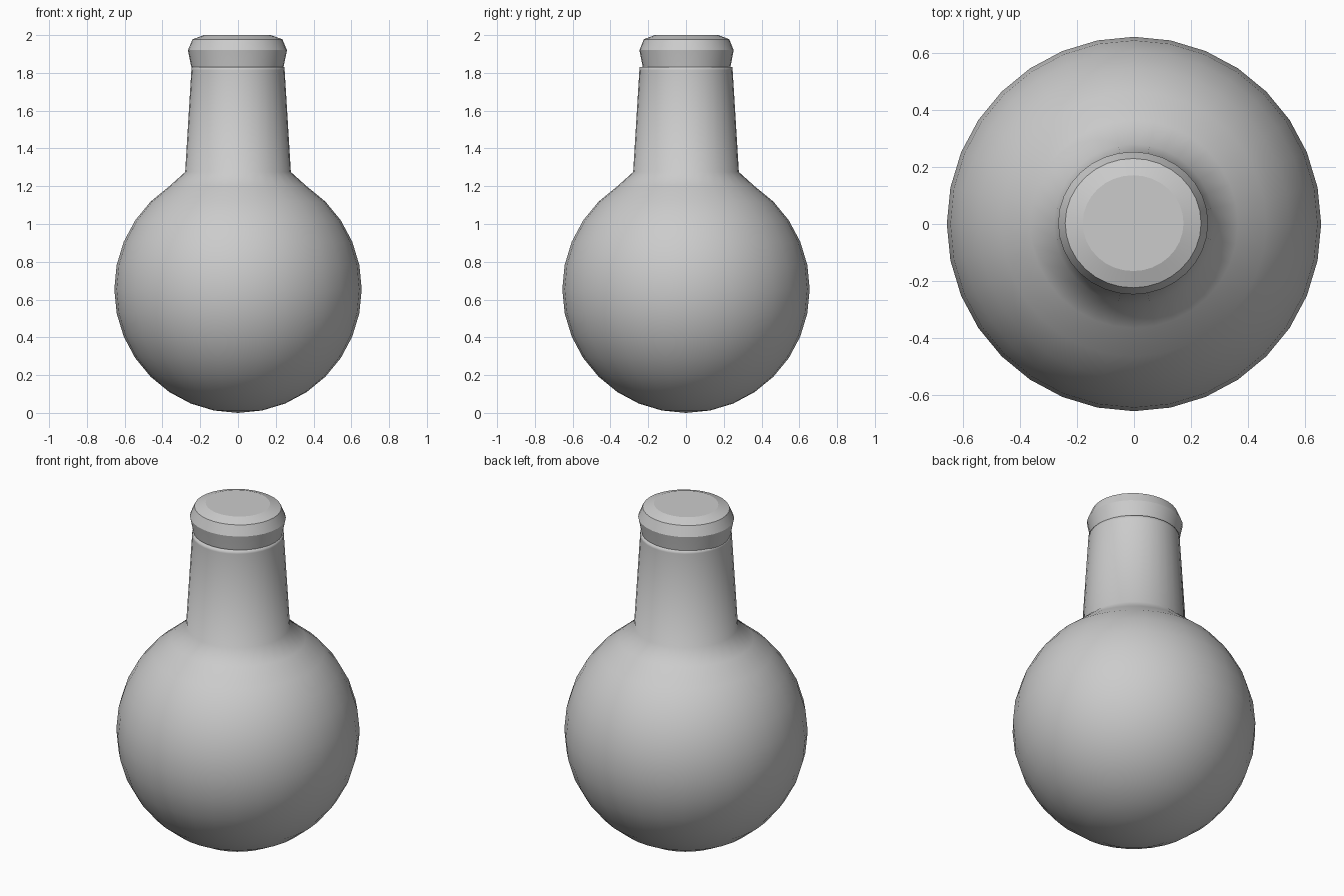
import bpy, bmesh, math

if "Cube" in bpy.data.objects:
    bpy.data.objects.remove(bpy.data.objects["Cube"])

grey = bpy.data.materials.new("plain grey")
grey.diffuse_color = (0.6, 0.6, 0.6, 1)
grey.use_nodes = True
grey.node_tree.nodes["Principled BSDF"].inputs["Base Color"].default_value = grey.diffuse_color


def lathe(name, profile, segments=32, sx=1.0, sy=1.0, cx=0.0, cy=0.0):
    """Spin a (radius, z) profile around the vertical axis."""
    bm = bmesh.new()
    rings = []
    for r, z in profile:
        if r < 1e-5:
            rings.append([bm.verts.new((cx, cy, z))])
        else:
            angles = [2 * math.pi * i / segments for i in range(segments)]
            rings.append([bm.verts.new((cx + sx * r * math.cos(a),
                                        cy + sy * r * math.sin(a), z)) for a in angles])
    for low, high in zip(rings, rings[1:]):
        for i in range(segments):
            j = (i + 1) % segments
            if len(low) == 1:
                bm.faces.new((low[0], high[j], high[i]))
            elif len(high) == 1:
                bm.faces.new((low[i], low[j], high[0]))
            else:
                bm.faces.new((low[i], low[j], high[j], high[i]))
    bmesh.ops.recalc_face_normals(bm, faces=bm.faces)
    mesh = bpy.data.meshes.new(name)
    bm.to_mesh(mesh)
    bm.free()
    mesh.materials.append(grey)
    obj = bpy.data.objects.new(name, mesh)
    bpy.context.collection.objects.link(obj)
    return obj


# Flask: round bulb, short shoulder, tapering neck and thin rolled lip
R = 0.655
bulb = [(R * math.sin(math.pi * k / 16), R - R * math.cos(math.pi * k / 16))
        for k in range(14)]
neck = [(0.28, 1.275), (0.247, 1.815), (0.246, 1.832), (0.225, 1.832), (0.22, 1.78)]
flask = lathe("flask", bulb + neck)
flask.data.polygons.foreach_set("use_smooth", [True] * len(flask.data.polygons))

# Stopper: flared plug with a bevelled flat top, seated in the neck
stopper = lathe("stopper", [(0, 1.70), (0.218, 1.70), (0.238, 1.83), (0.256, 1.92),
                            (0.232, 1.978), (0.172, 2.0), (0, 2.0)],
                sx=1.025, sy=0.975, cx=-0.003, cy=0.003)
bpy.context.view_layer.objects.active = stopper
stopper.select_set(True)
bpy.ops.object.shade_smooth_by_angle(angle=math.radians(15))
